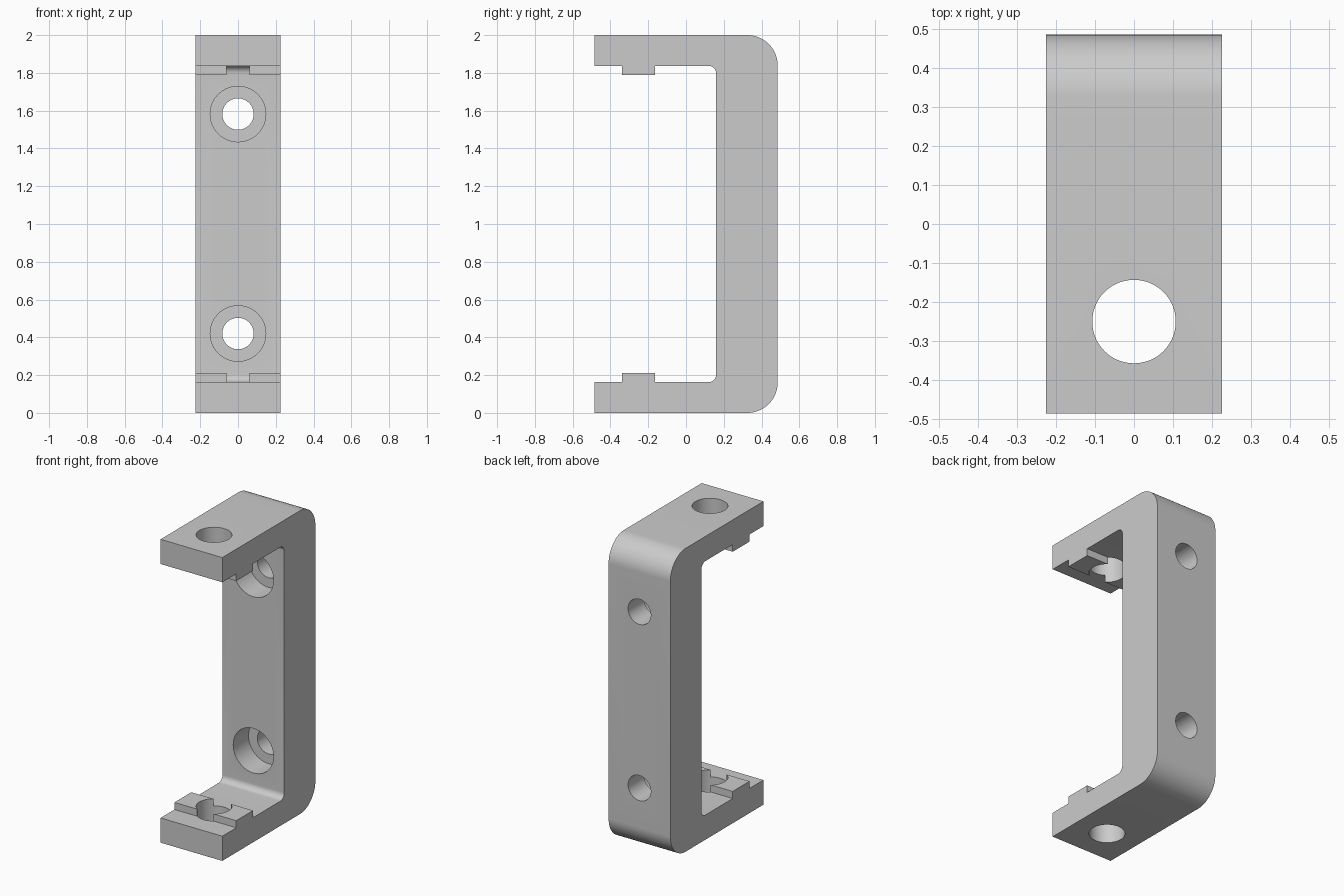
import bpy, bmesh
from math import cos, sin, radians
from mathutils import Matrix

cube = bpy.data.objects.get("Cube")
if cube:
    bpy.data.objects.remove(cube, do_unlink=True)

HALF_W, HALF_D, HEIGHT = 0.225, 0.485, 2.0
ARM, WALL = 0.163, 0.16            # arm thickness, inner face of the back wall
RIB_TOP, RIB_FRONT, RIB_BACK = 0.21, -0.34, -0.165
OUTER_R, INNER_R = 0.16, 0.04

grey = bpy.data.materials.new("plain grey")
grey.use_nodes = True
colour = (0.6, 0.6, 0.6, 1)
grey.diffuse_color = colour
grey.node_tree.nodes["Principled BSDF"].inputs["Base Color"].default_value = colour


def make_object(name, bm):
    bmesh.ops.recalc_face_normals(bm, faces=bm.faces)
    mesh = bpy.data.meshes.new(name)
    bm.to_mesh(mesh)
    bm.free()
    mesh.materials.append(grey)
    obj = bpy.data.objects.new(name, mesh)
    bpy.context.collection.objects.link(obj)
    return obj


def arc(cy, cz, r, start, end, steps):
    angles = [radians(start + (end - start) * i / steps) for i in range(steps + 1)]
    return [(cy + r * cos(a), cz + r * sin(a)) for a in angles]


def cylinder(name, radius, length, centre, along_y):
    bm = bmesh.new()
    turn = Matrix.Rotation(radians(90), 4, 'X') if along_y else Matrix()
    bmesh.ops.create_cone(bm, cap_ends=True, segments=64, radius1=radius, radius2=radius,
                          depth=length, matrix=Matrix.Translation(centre) @ turn)
    return make_object(name, bm)


def box(name, low, high):
    bm = bmesh.new()
    bmesh.ops.create_cube(bm, size=1)
    for v in bm.verts:
        v.co = [high[i] if v.co[i] > 0 else low[i] for i in range(3)]
    return make_object(name, bm)


def cut(target, cutter):
    mod = target.modifiers.new("cut", 'BOOLEAN')
    mod.operation, mod.solver, mod.object = 'DIFFERENCE', 'EXACT', cutter
    bpy.context.view_layer.objects.active = target
    bpy.ops.object.modifier_apply(modifier=mod.name)
    bpy.data.objects.remove(cutter, do_unlink=True)


# Bracket body: lower half of the side profile, mirrored in height, extruded in x
lower = arc(WALL - INNER_R, ARM + INNER_R, INNER_R, 0, -90, 10)
lower += [(RIB_BACK, ARM), (RIB_BACK, RIB_TOP), (RIB_FRONT, RIB_TOP), (RIB_FRONT, ARM),
          (-HALF_D, ARM), (-HALF_D, 0)]
lower += arc(HALF_D - OUTER_R, OUTER_R, OUTER_R, -90, 0, 20)
profile = lower + [(y, HEIGHT - z) for y, z in reversed(lower)]
bm = bmesh.new()
face = bm.faces.new([bm.verts.new((-HALF_W, y, z)) for y, z in profile])
side = bmesh.ops.extrude_face_region(bm, geom=[face])
for v in side["geom"]:
    if isinstance(v, bmesh.types.BMVert):
        v.co.x = HALF_W
bracket = make_object("bracket_body", bm)

# Slots through the ribs
cut(bracket, box("lower_slot", (-0.06, -0.4, ARM), (0.06, -0.1, 0.3)))
cut(bracket, box("upper_slot", (-0.06, -0.4, HEIGHT - 0.3), (0.06, -0.1, HEIGHT - ARM)))

# Large holes through both arms
for z in (0, HEIGHT):
    cut(bracket, cylinder("arm_hole", 0.107, 0.6, (0, -0.25, z), False))

# Counterbored screw holes in the back wall
for z in (0.42, HEIGHT - 0.418):
    cut(bracket, cylinder("counterbore", 0.147, 0.32, (0, WALL, z), True))
    cut(bracket, cylinder("screw_hole", 0.083, 0.8, (0, 0.4, z), True))

# Smooth the bends and bores, keep the edges sharp
bpy.ops.object.select_all(action='DESELECT')
bracket.select_set(True)
bpy.context.view_layer.objects.active = bracket
bpy.ops.object.shade_smooth_by_angle(angle=radians(30))
